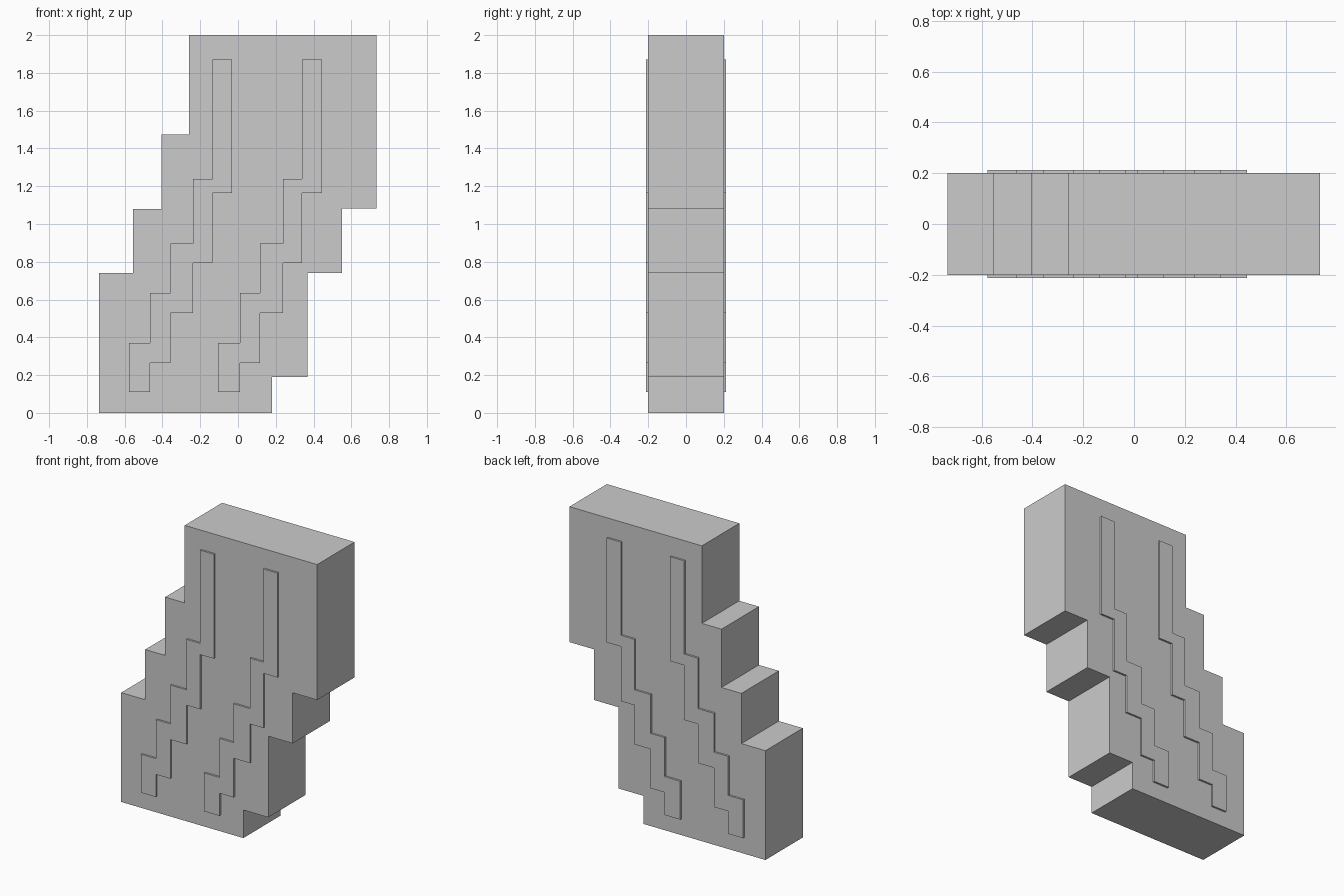
import bpy, bmesh

if "Cube" in bpy.data.objects:
    bpy.data.objects.remove(bpy.data.objects["Cube"])


def staircase(xs_low, z_bottom, right, left, z_top):
    """Stepped outline: right side going up, then left side coming down.
    right / left are lists of (x, z at which that riser ends)."""
    pts = [(xs_low, z_bottom)]
    z = z_bottom
    for x, z_end in right:
        pts += [(x, z), (x, z_end)]
        z = z_end
    steps = []
    z = z_bottom
    for x, z_end in left:
        steps += [(x, z), (x, z_end)]
        z = z_end
    return pts + steps[:0:-1]


def extrude_profile(name, pts, y0, y1):
    """Solid from an XZ outline between two y values."""
    bm = bmesh.new()
    face = bm.faces.new([bm.verts.new((x, y0, z)) for x, z in pts])
    geo = bmesh.ops.extrude_face_region(bm, geom=[face])["geom"]
    verts = [g for g in geo if isinstance(g, bmesh.types.BMVert)]
    bmesh.ops.translate(bm, verts=verts, vec=(0, y1 - y0, 0))
    bmesh.ops.recalc_face_normals(bm, faces=bm.faces)
    mesh = bpy.data.meshes.new(name)
    bm.to_mesh(mesh)
    bm.free()
    obj = bpy.data.objects.new(name, mesh)
    bpy.context.collection.objects.link(obj)
    return obj


# Leaning stepped body
body = staircase(
    -0.735, 0,
    [(0.18, 0.19), (0.367, 0.74), (0.55, 1.083), (0.733, 2.0)],
    [(-0.735, 0.74), (-0.555, 1.08), (-0.406, 1.475), (-0.259, 2.0)], 2.0)
extrude_profile("stepped_body", body, -0.2, 0.2)

# Raised zigzag strips, two on the front and two on the back
strip_xs = {"left": (-0.577, -0.465, -0.358, -0.238, -0.135, -0.031),
            "right": (-0.106, 0.011, 0.116, 0.238, 0.339, 0.445)}
right_z = (0.11 + 0.153, 0.528, 0.793, 1.163, 1.87)
left_z = (0.37, 0.634, 0.897, 1.239, 1.87)
for side, xs in strip_xs.items():
    outline = staircase(xs[0], 0.11, list(zip(xs[1:], right_z)),
                        list(zip(xs[:-1], left_z)), 1.87)
    extrude_profile(f"front_strip_{side}", outline, -0.213, -0.198)
    extrude_profile(f"back_strip_{side}", outline, 0.198, 0.213)
